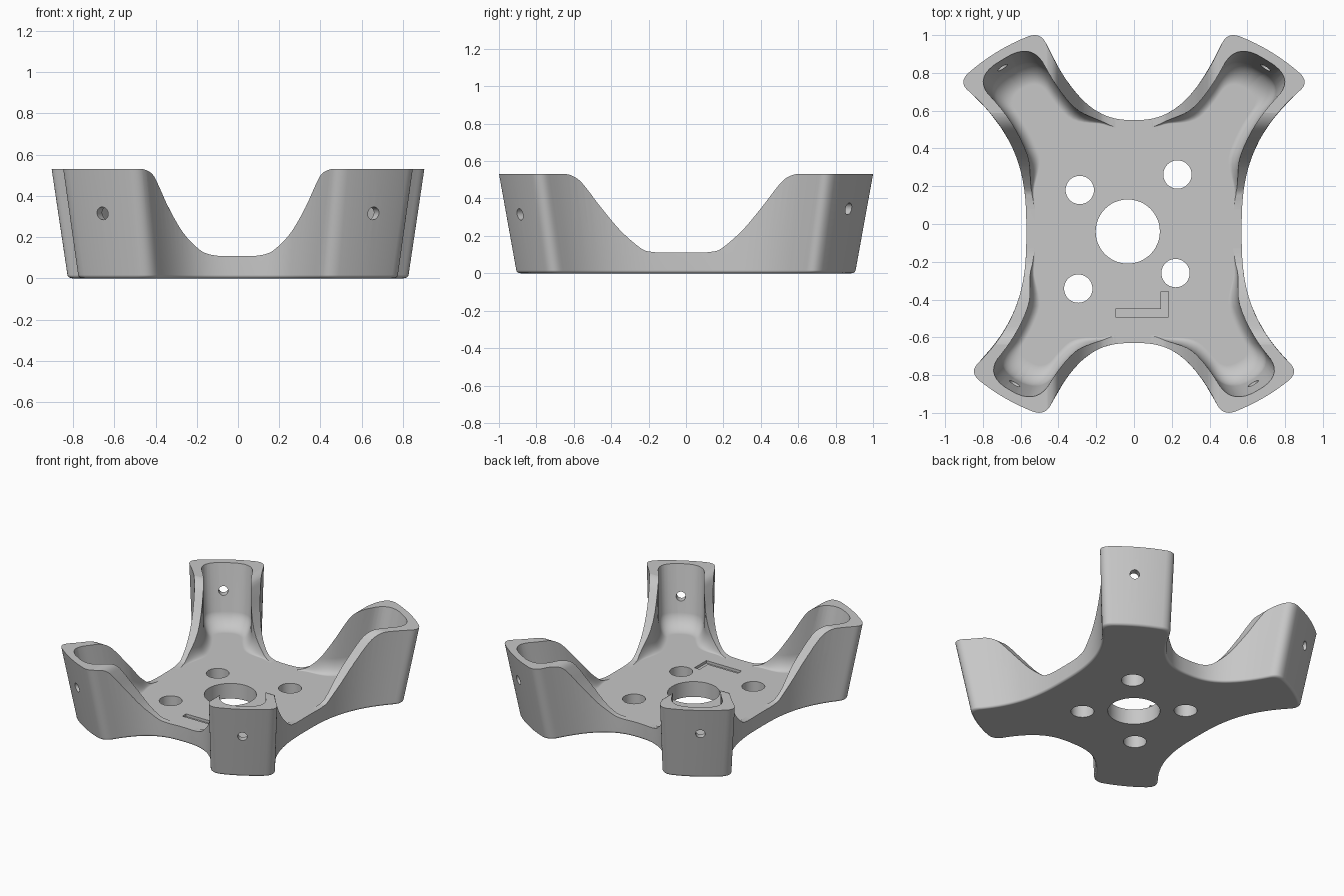
import bpy, bmesh, math
from mathutils import Vector, Matrix

cube = bpy.data.objects.get("Cube")
if cube:
    bpy.data.objects.remove(cube, do_unlink=True)

TOP, FLOOR, DRAFT = 0.53, 0.109, 0.105
# Concave sides, counter-clockwise: outward direction, origin y, distance,
# curve scale, curve power, half length over which the wall thins out
SIDES = [((1, 0), -0.04, 0.57, 0.69, 2.75, 0.38), ((0, 1), 0, 0.55, 2.75, 2.5, 0.28),
         ((-1, 0), -0.04, 0.57, 0.69, 2.75, 0.38), ((0, -1), 0, 0.63, 3.0, 2.7, 0.28)]
# Centre x and rim radius of the tip arc, for the arm that follows each side
TIPS = [(0.17, 1.067), (-0.17, 1.067), (-0.15, 1.065), (0.15, 1.065)]


def side_point(side, s, inset, thinning):
    u, oy, a, c, p, reach_out = side
    u = Vector(u)
    t = Vector((-u.y, u.x))
    slope = c * p * abs(s) ** (p - 1) * (1 if s > 0 else -1)
    normal = (u - t * slope).normalized()
    f = min(max(2 * abs(s) / reach_out - 1, 0), 1)
    inset *= 1 - thinning * (1 - f * f * (3 - 2 * f))
    return Vector((0, oy)) + u * (a + c * abs(s) ** p) + t * s - normal * inset


def reach(side, sign, inset, centre, radius):
    """Curve parameter where the side meets a tip circle."""
    lo, hi = 0.0, 1.3
    for _ in range(40):
        mid = (lo + hi) / 2
        if (side_point(side, sign * mid, inset, 0) - centre).length < radius:
            lo = mid
        else:
            hi = mid
    return sign * lo


def star_loop(z, side_inset, tip_inset, rounding, thinning=0):
    """Four-armed outline at height z, with rounded arm tips."""
    tips = []
    for k, (cx, rim) in enumerate(TIPS):
        here, after = SIDES[k], SIDES[(k + 1) % 4]
        o, r = Vector((cx, 0)), rim - DRAFT * (1 - z / TOP) - tip_inset
        a = side_point(here, reach(here, 1, side_inset, o, r), side_inset, 0)
        b = side_point(after, reach(after, -1, side_inset, o, r), side_inset, 0)
        rc = min(rounding, 0.42 * (a - b).length)
        tips.append((o, r, a, b, rc, reach(here, 1, side_inset, o, r - rc),
                     reach(after, -1, side_inset, o, r - rc)))

    def bend(p, q, w):
        return [p * (1 - f) ** 2 + q * 2 * f * (1 - f) + w * f * f
                for f in (i / 8 for i in range(1, 8))]

    pts = []
    for k, (o, r, a, b, rc, s1, s2) in enumerate(tips):
        s0 = tips[k - 1][6]
        pts += [side_point(SIDES[k], s0 + (s1 - s0) * i / 40, side_inset, thinning)
                for i in range(41)]
        a0 = math.atan2(a.y - o.y, a.x - o.x)
        sweep = (math.atan2(b.y - o.y, b.x - o.x) - a0) % math.tau
        a1, a2 = a0 + rc / r, a0 + sweep - rc / r
        arc = [o + Vector((math.cos(q), math.sin(q))) * r
               for q in (a1 + (a2 - a1) * i / 8 for i in range(9))]
        after = side_point(SIDES[(k + 1) % 4], s2, side_inset, 0)
        pts += bend(pts[-1], a, arc[0]) + arc + bend(arc[-1], b, after)
    return [(p.x, p.y, z) for p in pts]


def finish(bm, name):
    bmesh.ops.recalc_face_normals(bm, faces=bm.faces)
    mesh = bpy.data.meshes.new(name)
    bm.to_mesh(mesh)
    bm.free()
    ob = bpy.data.objects.new(name, mesh)
    bpy.context.collection.objects.link(ob)
    return ob


def loft(name, loops):
    bm = bmesh.new()
    rings = [[bm.verts.new(p) for p in loop] for loop in loops]
    for lo, hi in zip(rings, rings[1:]):
        for i in range(len(lo)):
            j = (i + 1) % len(lo)
            bm.faces.new((lo[i], lo[j], hi[j], hi[i]))
    bm.faces.new(rings[0])
    bm.faces.new(rings[-1])
    return finish(bm, name)


def cylinder(name, radius, length, matrix):
    bm = bmesh.new()
    bmesh.ops.create_cone(bm, cap_ends=True, segments=48, radius1=radius,
                          radius2=radius, depth=length, matrix=matrix)
    return finish(bm, name)


def smooth_path(pts, n=5):
    """Smooth curve through the points."""
    v = [Vector(p) for p in pts]
    out = []
    for i in range(len(v) - 1):
        p0, p1, p2, p3 = v[max(i - 1, 0)], v[i], v[i + 1], v[min(i + 2, len(v) - 1)]
        for f in (k / n for k in range(n)):
            out.append(0.5 * (2 * p1 + (p2 - p0) * f + (2 * p0 - 5 * p1 + 4 * p2 - p3) * f * f
                              + (3 * p1 - p0 - 3 * p2 + p3) * f ** 3))
    return out + [v[-1]]


def trim(name, half, centre, along_y):
    """Prism that scoops the rim down to the floor between two arms."""
    half = smooth_path(half) + [Vector((half[-1][0], 0.8))]
    outline = [(-p.x + centre, p.y) for p in reversed(half)] + [(p.x + centre, p.y) for p in half]
    if along_y:
        return loft(name, [[(a, y, z) for a, z in outline] for y in (-1.5, 1.5)])
    return loft(name, [[(x, a, z) for a, z in outline] for x in (-1.5, 1.5)])


# Outer body with a small rounded lower edge
edge = 0.016
loops = []
for i in range(5):
    q = math.pi / 2 * i / 4
    inset = edge * (1 - math.sin(q))
    loops.append(star_loop(edge * (1 - math.cos(q)), inset, inset, 0.07))
loops.append(star_loop(TOP, 0, 0, 0.07))
body = loft("four_arm_bracket", loops)

# Cavity with a filleted floor, wider at the arm tips than along the sides
loops = []
for i in range(9):
    q = math.pi / 2 * i / 8
    run = 1 - math.sin(q)
    loops.append(star_loop(FLOOR + 0.1 * (1 - math.cos(q)),
                           0.06 + 0.06 * run, 0.05 + 0.1 * run, 0.13, 0.6))
loops.append(star_loop(0.6, 0.06, 0.05, 0.13, 0.6))
cutters = [loft("cavity_cutter", loops)]

# Scooped rims
cutters.append(trim("front_back_trim", [(0.09, 0.109), (0.14, 0.118), (0.185, 0.142), (0.26, 0.22),
               (0.33, 0.34), (0.38, 0.45), (0.41, 0.505), (0.45, 0.528), (0.5, 0.534)], -0.005, True))
cutters.append(trim("left_right_trim", [(0.1, 0.11), (0.16, 0.115), (0.215, 0.133), (0.325, 0.228),
               (0.43, 0.353), (0.5, 0.445), (0.545, 0.497), (0.59, 0.524), (0.64, 0.534)], -0.025, False))

# Centre hole and four mounting holes
for x, y, r in [(-0.033, -0.04, 0.17), (-0.287, 0.18, 0.075), (0.23, 0.262, 0.075),
                (0.22, -0.26, 0.075), (-0.295, -0.342, 0.075)]:
    cutters.append(cylinder("floor_hole_cutter", r, 1, Matrix.Translation((x, y, 0))))

# Screw holes through the arm tips
for x, y, z in [(0.72, 0.865, 0.345), (0.655, -0.885, 0.315)]:
    for sx in (-1, 1):
        spot = Vector((sx * x, y, z))
        turn = Vector((sx * (x - 0.15), y, 0)).to_track_quat("Z", "Y").to_matrix().to_4x4()
        cutters.append(cylinder("screw_hole_cutter", 0.031, 0.3, Matrix.Translation(spot) @ turn))

# Shallow angled groove in the floor
groove = [(-0.097, -0.492), (0.183, -0.492), (0.183, -0.357),
          (0.142, -0.357), (0.142, -0.45), (-0.097, -0.45)]
cutters.append(loft("groove_cutter", [[(x, y, z) for x, y in groove] for z in (0.09, 0.2)]))

bpy.context.view_layer.objects.active = body
body.select_set(True)
for c in cutters:
    c.hide_render = True
    mod = body.modifiers.new("cut", "BOOLEAN")
    mod.operation, mod.solver, mod.object = "DIFFERENCE", "EXACT", c
    bpy.ops.object.modifier_apply(modifier=mod.name)
    bpy.data.objects.remove(c, do_unlink=True)

# Plain grey finish and smooth shading
grey = bpy.data.materials.new("plain_grey")
grey.use_nodes = True
grey.diffuse_color = (0.57, 0.57, 0.57, 1)
grey.node_tree.nodes["Principled BSDF"].inputs["Base Color"].default_value = (0.57, 0.57, 0.57, 1)
body.data.materials.clear()
body.data.materials.append(grey)
bpy.ops.object.shade_smooth_by_angle(angle=math.radians(30))
weighted = body.modifiers.new("even_shading", "WEIGHTED_NORMAL")
weighted.keep_sharp = True
bpy.ops.object.modifier_apply(modifier=weighted.name)
